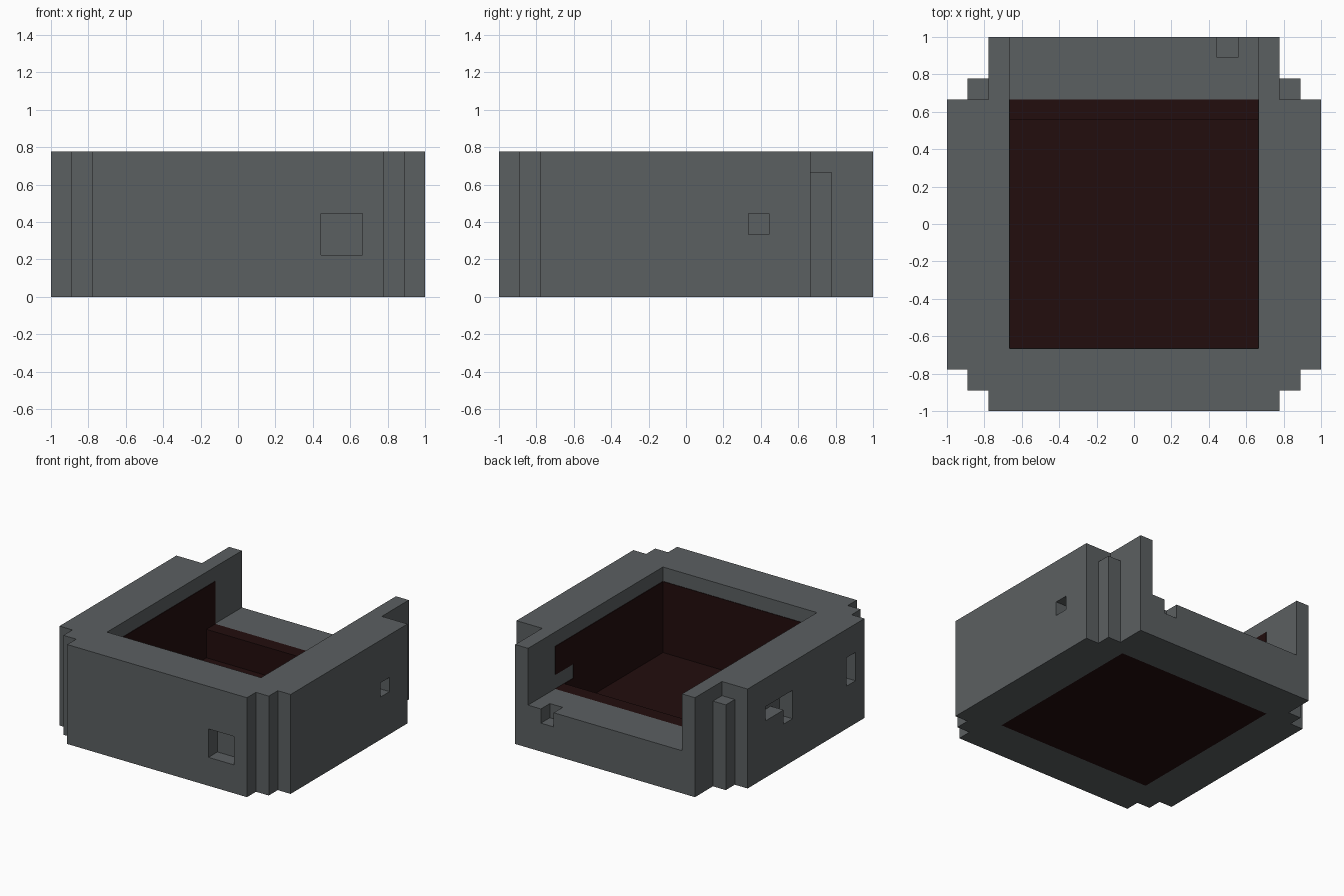
import bpy
import bmesh
from mathutils import Vector

if "Cube" in bpy.data.objects:
    bpy.data.objects.remove(bpy.data.objects["Cube"])

U = 1 / 9      # one grid step of the blocky design
T = 0.04       # lining thickness, in grid steps


def make_material(name, color):
    mat = bpy.data.materials.new(name)
    mat.use_nodes = True
    mat.diffuse_color = (*color, 1)
    mat.node_tree.nodes["Principled BSDF"].inputs["Base Color"].default_value = (*color, 1)
    return mat


stone = make_material("stone grey", (0.105, 0.115, 0.12))
dark = make_material("dark red brown", (0.016, 0.004, 0.004))


def finish(name, bm, mat):
    bmesh.ops.recalc_face_normals(bm, faces=bm.faces[:])
    mesh = bpy.data.meshes.new(name)
    bm.to_mesh(mesh)
    bm.free()
    mesh.materials.append(mat)
    obj = bpy.data.objects.new(name, mesh)
    bpy.context.scene.collection.objects.link(obj)
    return obj


def box(name, lo, hi, mat):
    """Box between two corners given in grid steps."""
    bm = bmesh.new()
    bmesh.ops.create_cube(bm, size=1)
    lo, hi = Vector(lo), Vector(hi)
    for v in bm.verts:
        v.co = Vector([(a + b) / 2 + c * (b - a) for a, b, c in zip(lo, hi, v.co)]) * U
    return finish(name, bm, mat)


def cut(target, lo, hi):
    cutter = box("cutter", lo, hi, stone)
    cutter.hide_render = True
    mod = target.modifiers.new("cut", "BOOLEAN")
    mod.operation = "DIFFERENCE"
    mod.solver = "EXACT"
    mod.object = cutter
    bpy.context.view_layer.objects.active = target
    bpy.ops.object.modifier_apply(modifier=mod.name)
    bpy.data.objects.remove(cutter)


# Outer walls: stepped-corner plan, mirrored and extruded
half = [(7, -9), (7, -8), (8, -8), (8, -7), (9, -7),
        (9, 6), (8, 6), (8, 7), (7, 7), (7, 9)]
plan = half + [(-x, y) for x, y in reversed(half)]
bm = bmesh.new()
base = bm.faces.new([bm.verts.new((x * U, y * U, 0)) for x, y in plan])
top = bmesh.ops.extrude_face_region(bm, geom=[base])["geom"]
bmesh.ops.translate(bm, vec=(0, 0, 7 * U),
                    verts=[g for g in top if isinstance(g, bmesh.types.BMVert)])
walls = finish("outer_walls", bm, stone)

# Central cavity and open back
cut(walls, (-6, -6, -1), (6, 6, 8))
cut(walls, (-6, 5, 3), (6, 10, 8))

# Lowered back corner steps
for s in (-1, 1):
    xs = sorted((7 * s, 8.5 * s))
    cut(walls, (xs[0], 6, 6), (xs[1], 7.5, 8))

# Chipped pockets: front, left side, back rim, right side
cut(walls, (4, -10, 2), (6, -8, 4))
cut(walls, (8, 3, 3), (10, 4, 4))
cut(walls, (4, 8, 2), (5, 10, 4))
cut(walls, (-10, 1, 4), (-8, 4, 5))
cut(walls, (-10, 1, 3), (-8, 2, 4.5))
cut(walls, (-10, -6, 3), (-8, -5, 5))

# Dark floor and back ledge
box("floor", (-6, -6, 0), (6, 6, 1), dark)
box("back_ledge", (-6, 5, 1), (6, 6, 3), dark)

# Thin dark lining on the inner walls
box("front_lining", (-6, -6, 1), (6, -6 + T, 6), dark)
box("right_lining", (-6, -6, 1), (-6 + T, 6, 6), dark)
box("left_lining_main", (6 - T, -6, 1), (6, 4, 6), dark)
box("left_lining_upper", (6 - T, 4, 4), (6, 6, 6), dark)
box("left_lining_lower", (6 - T, 4, 1), (6, 5, 3), dark)
